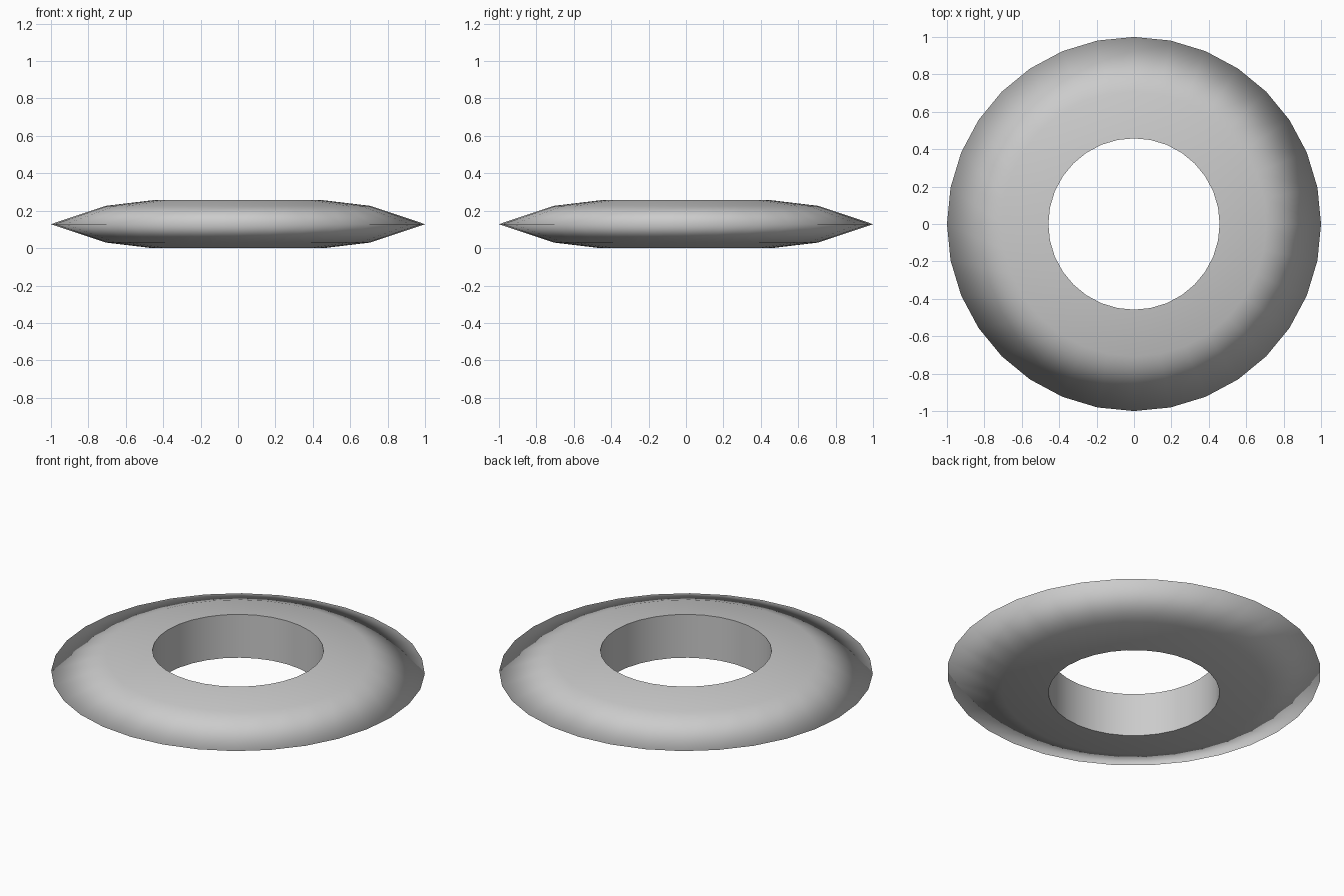
import bpy, bmesh
from math import cos, sin, pi

if "Cube" in bpy.data.objects:
    bpy.data.objects.remove(bpy.data.objects["Cube"])

SEGMENTS = 32
# Closed cross-section (radius, height): thin outer rim, gentle slopes, straight bore
PROFILE = [(0.458, 0.0), (0.708, 0.03), (1.0, 0.128), (0.708, 0.226), (0.458, 0.256)]


def lathe(name, profile, segments):
    bm = bmesh.new()
    rings = [[bm.verts.new((r * cos(2 * pi * i / segments), r * sin(2 * pi * i / segments), z))
              for i in range(segments)] for r, z in profile]
    for a, b in zip(rings, rings[1:] + rings[:1]):
        for i in range(segments):
            j = (i + 1) % segments
            face = bm.faces.new((a[i], a[j], b[j], b[i]))
            face.smooth = True
    bmesh.ops.recalc_face_normals(bm, faces=bm.faces)
    # Crisp edges only around the hole
    for ring in (rings[0], rings[-1]):
        for i in range(segments):
            bm.edges.get((ring[i], ring[(i + 1) % segments])).smooth = False
    mesh = bpy.data.meshes.new(name)
    bm.to_mesh(mesh)
    bm.free()
    obj = bpy.data.objects.new(name, mesh)
    bpy.context.collection.objects.link(obj)
    return obj


# Throwing-ring shaped disc
lathe("ring_disc", PROFILE, SEGMENTS)
